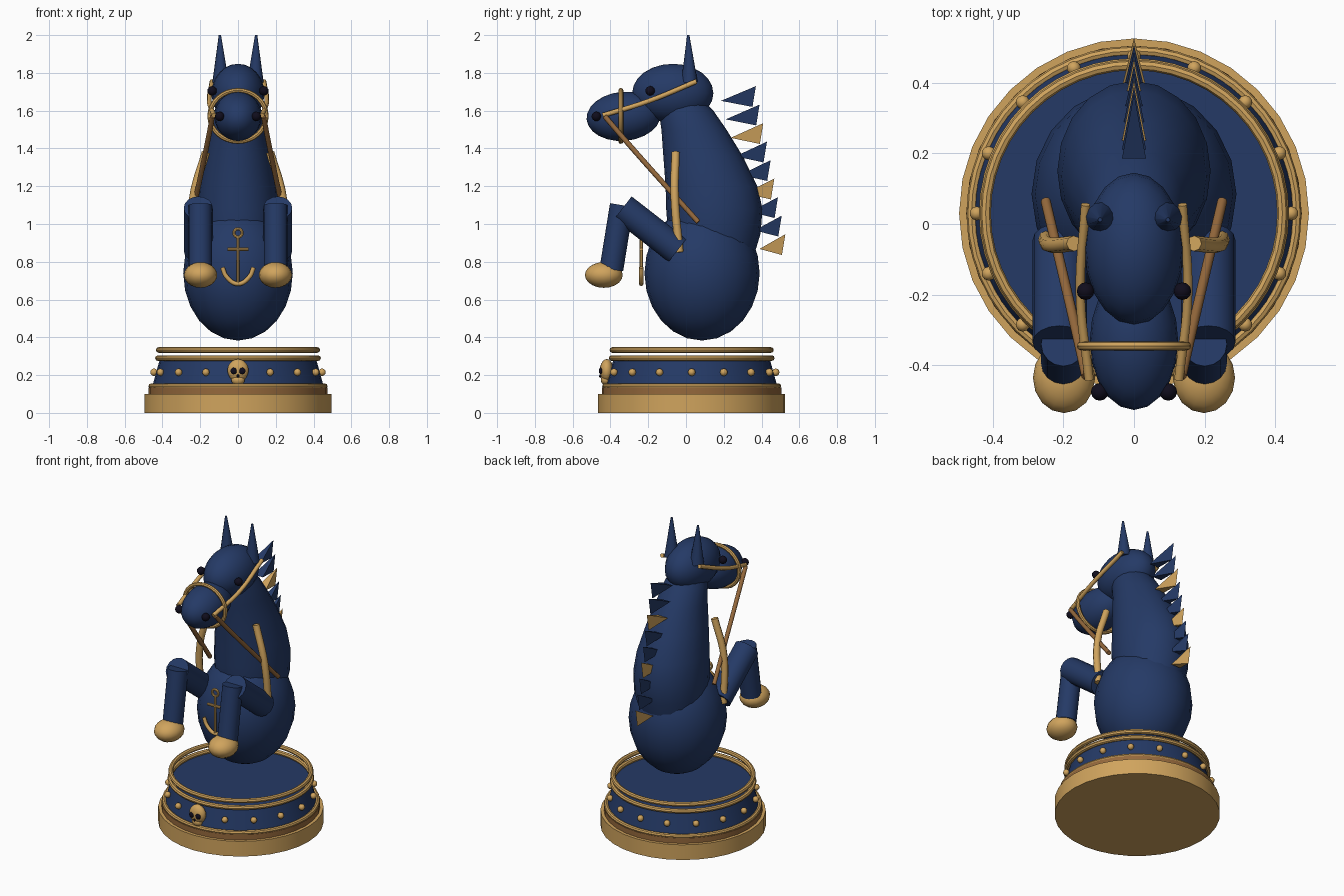
import bpy, bmesh, math
from mathutils import Vector

if "Cube" in bpy.data.objects:
    bpy.data.objects.remove(bpy.data.objects["Cube"])


def material(name, rgb):
    m = bpy.data.materials.new(name)
    m.diffuse_color = (*rgb, 1)
    m.use_nodes = True
    m.node_tree.nodes["Principled BSDF"].inputs["Base Color"].default_value = m.diffuse_color
    return m


NAVY = material("navy", (0.018, 0.042, 0.133))
GOLD = material("gold", (0.63, 0.37, 0.11))
BROWN = material("brown", (0.30, 0.14, 0.045))
BLACK = material("black", (0.005, 0.004, 0.012))


def finish(name, mat, smooth=True):
    o = bpy.context.object
    o.name = name
    o.data.materials.append(mat)
    if smooth:
        bpy.ops.object.shade_smooth_by_angle(angle=math.radians(35))
    return o


def ball(name, loc, radii, mat, segs=20, rings=12, tilt=0):
    bpy.ops.mesh.primitive_uv_sphere_add(segments=segs, ring_count=rings, radius=1,
                                         location=loc, rotation=(tilt, 0, 0))
    bpy.context.object.scale = radii
    return finish(name, mat)


def rod(name, a, b, r, mat, r2=None, verts=16):
    a, b = Vector(a), Vector(b)
    d = b - a
    bpy.ops.mesh.primitive_cone_add(vertices=verts, radius1=r, radius2=r if r2 is None else r2,
                                    depth=d.length, location=(a + b) / 2,
                                    rotation=d.to_track_quat('Z', 'Y').to_euler())
    return finish(name, mat)


def ring(name, loc, R, r, mat, rot=(0, 0, 0), segs=48, scale=(1, 1, 1)):
    bpy.ops.mesh.primitive_torus_add(location=loc, rotation=rot, major_radius=R, minor_radius=r,
                                     major_segments=segs, minor_segments=8)
    bpy.context.object.scale = scale
    return finish(name, mat)


def strap(name, pts, r, mat):
    c = bpy.data.curves.new(name, 'CURVE')
    c.dimensions = '3D'
    c.bevel_depth = r
    c.bevel_resolution = 2
    c.resolution_u = 6
    c.use_fill_caps = True
    s = c.splines.new('BEZIER')
    s.bezier_points.add(len(pts) - 1)
    for p, co in zip(s.bezier_points, pts):
        p.co = co
        p.handle_left_type = p.handle_right_type = 'AUTO'
    c.materials.append(mat)
    o = bpy.data.objects.new(name, c)
    bpy.context.collection.objects.link(o)


def mesh(name, verts, faces, mat, smooth):
    me = bpy.data.meshes.new(name)
    me.from_pydata(verts, [], faces)
    bm = bmesh.new()
    bm.from_mesh(me)
    bmesh.ops.recalc_face_normals(bm, faces=bm.faces)
    bm.to_mesh(me)
    bm.free()
    o = bpy.data.objects.new(name, me)
    bpy.context.collection.objects.link(o)
    bpy.context.view_layer.objects.active = o
    o.select_set(True)
    finish(name, mat, smooth)
    o.select_set(False)


# Round pedestal
CY = 0.03
for name, z0, z1, r0, r1, mat in [("pedestal_foot", 0, 0.1, 0.495, 0.495, GOLD),
                                  ("pedestal_step", 0.1, 0.135, 0.475, 0.475, BROWN),
                                  ("pedestal_drum", 0.135, 0.28, 0.455, 0.415, NAVY)]:
    rod(name, (0, CY, z0), (0, CY, z1), r0, mat, r1, 32)
ring("lower_rim", (0, CY, 0.142), 0.46, 0.014, GOLD)
ring("middle_rim", (0, CY, 0.29), 0.424, 0.015, GOLD)
ring("top_rim", (0, CY, 0.333), 0.42, 0.015, GOLD)
for i in range(16):
    if i != 12:
        a = i * math.pi / 8
        ball("rivet", (0.445 * math.cos(a), CY + 0.445 * math.sin(a), 0.215),
             (0.02,) * 3, GOLD, 10, 6)

# Skull ornament on the drum
ball("skull", (0, -0.42, 0.225), (0.056, 0.036, 0.06), GOLD, 16, 10)
ball("skull_jaw", (0, -0.425, 0.175), (0.036, 0.026, 0.028), GOLD, 12, 8)
for s in (-1, 1):
    ball("skull_eye", (s * 0.023, -0.45, 0.222), (0.018, 0.012, 0.018), BLACK, 10, 6)
ball("skull_nose", (0, -0.454, 0.195), (0.007, 0.006, 0.009), BLACK, 8, 6)

# Body and neck
ball("body", (0, 0.085, 0.74), (0.29, 0.305, 0.357), NAVY, 20, 12)
N = 20
sections = [(0.8, 0.14, 0.19, 0.21), (0.95, 0.15, 0.215, 0.245), (1.08, 0.15, 0.217, 0.255),
            (1.2, 0.135, 0.205, 0.243), (1.36, 0.09, 0.175, 0.21),
            (1.5, 0.042, 0.143, 0.172), (1.6, 0.0, 0.125, 0.145), (1.68, -0.04, 0.09, 0.11)]
verts = [(rx * math.cos(2 * math.pi * i / N), cy + ry * math.sin(2 * math.pi * i / N), z)
         for z, cy, rx, ry in sections for i in range(N)]
faces = [(k * N + i, k * N + (i + 1) % N, (k + 1) * N + (i + 1) % N, (k + 1) * N + i)
         for k in range(len(sections) - 1) for i in range(N)]
faces += [tuple(range(N)), tuple(range(len(verts) - N, len(verts)))]
mesh("neck", verts, faces, NAVY, True)

# Head
ball("head", (0, -0.07, 1.692), (0.14, 0.215, 0.156), NAVY)
ball("muzzle", (0, -0.33, 1.57), (0.125, 0.197, 0.13), NAVY, tilt=math.radians(5))
ring("noseband", (0, -0.345, 1.572), 0.146, 0.013, GOLD, (math.pi / 2, 0, 0), 32, (1.02, 0.93, 1))

for s, side in ((-1, "left"), (1, "right")):
    # Face details
    ball(side + "_nostril", (s * 0.097, -0.475, 1.57), (0.025,) * 3, BLACK, 12, 8)
    ball(side + "_eye", (s * 0.137, -0.19, 1.705), (0.025,) * 3, BLACK, 12, 8)
    rod(side + "_ear", (s * 0.092, 0.018, 1.75), (s * 0.096, 0.012, 2.0), 0.044, NAVY, 0.006, 12)
    # Harness
    strap(side + "_cheek_strap", [(s * 0.127, -0.44, 1.575), (s * 0.152, -0.2, 1.65),
                                  (s * 0.137, 0.055, 1.755)], 0.013, GOLD)
    strap(side + "_rein", [(s * 0.135, -0.43, 1.57), (s * 0.162, -0.31, 1.43),
                           (s * 0.25, 0.065, 1.01)], 0.014, BROWN)
    strap(side + "_chest_strap", [(s * 0.17, -0.055, 1.38), (s * 0.235, -0.06, 1.15),
                                  (s * 0.25, -0.035, 0.85)], 0.022, GOLD)
    # Raised front leg
    rod(side + "_upper_leg", (s * 0.21, -0.045, 0.86), (s * 0.21, -0.335, 1.085), 0.077, NAVY)
    rod(side + "_lower_leg", (s * 0.2, -0.34, 1.1), (s * 0.2, -0.395, 0.76), 0.063, NAVY)
    ball(side + "_hoof", (s * 0.198, -0.435, 0.73), (0.088, 0.1, 0.068), GOLD, 16, 10)

# Anchor ornament on the chest
Y = -0.237
ring("anchor_ring", (0, Y, 0.953), 0.022, 0.008, GOLD, (math.pi / 2, 0, 0), 20)
rod("anchor_shank", (0, Y, 0.69), (0, Y, 0.935), 0.009, GOLD, verts=10)
rod("anchor_stock", (-0.055, Y, 0.866), (0.055, Y, 0.866), 0.009, GOLD, verts=10)
strap("anchor_arms", [(-0.083, Y, 0.77), (-0.06, Y, 0.72), (0, Y, 0.683),
                      (0.06, Y, 0.72), (0.083, Y, 0.77)], 0.012, GOLD)

# Mane: twisted wedges, every third one gold
for i in range(9):
    y, z = 0.37 + 0.0195 * i, 1.73 - 0.098 * i
    root = y - 0.185 + 0.006 * i
    mesh("mane_spike", [(-0.034, root, z - 0.078), (0.034, root, z - 0.078),
                        (0, y, z), (0, y - 0.018, z - 0.11)],
         [(0, 1, 2), (0, 3, 1), (0, 2, 3), (1, 3, 2)], GOLD if i % 3 == 2 else NAVY, False)
